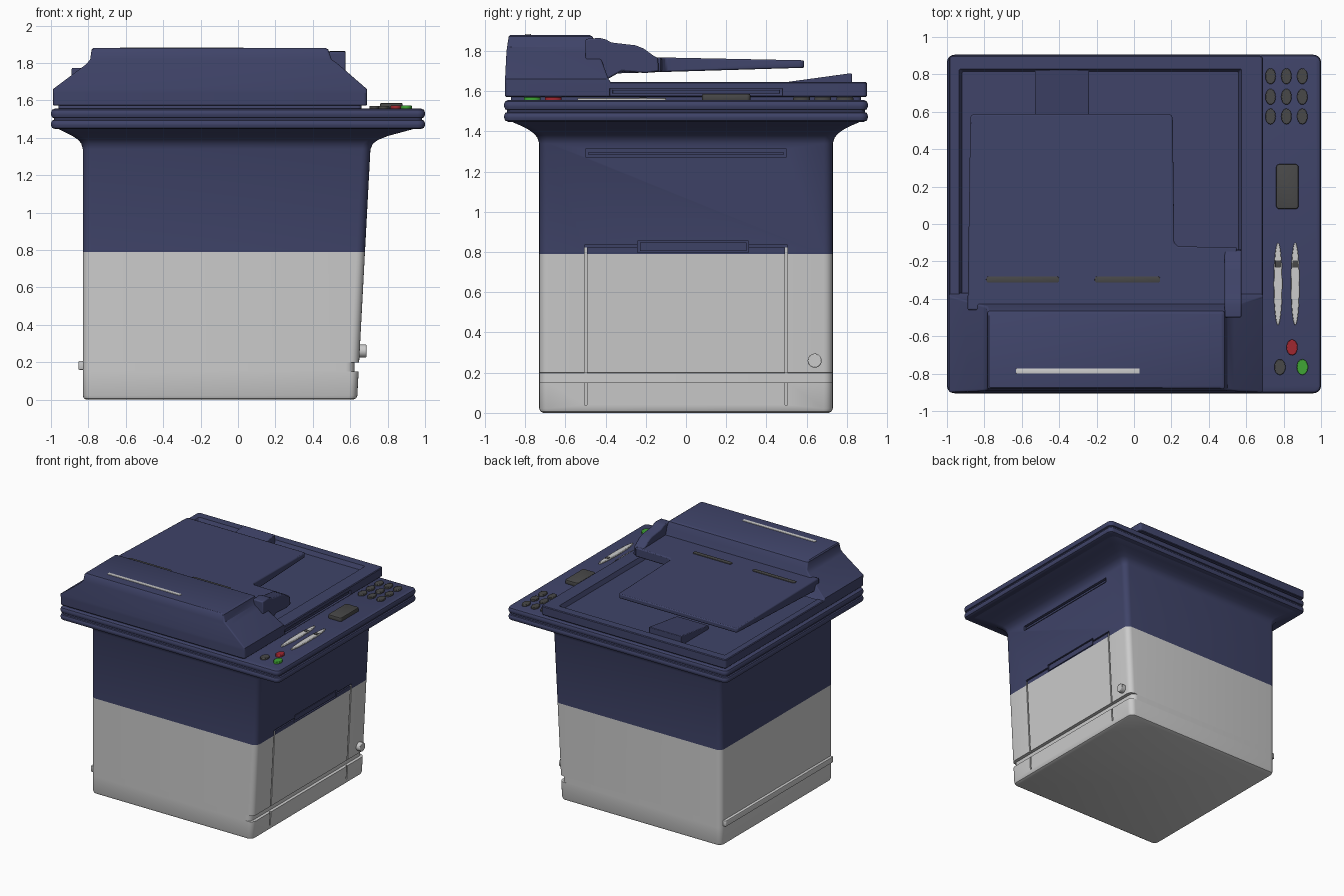
import bpy, bmesh, math

if "Cube" in bpy.data.objects:
    bpy.data.objects.remove(bpy.data.objects["Cube"])


def material(name, rgb):
    m = bpy.data.materials.new(name)
    m.diffuse_color = (*rgb, 1)
    m.use_nodes = True
    m.node_tree.nodes["Principled BSDF"].inputs["Base Color"].default_value = m.diffuse_color
    return m


NAVY = material("navy", (0.05, 0.057, 0.14))
DARK = material("charcoal", (0.065, 0.065, 0.065))
GREEN = material("green", (0.05, 0.38, 0.035))
RED = material("red", (0.35, 0.02, 0.03))


def finish(name, bm, mat=None, bevel=0.0):
    bmesh.ops.recalc_face_normals(bm, faces=bm.faces)
    me = bpy.data.meshes.new(name)
    bm.to_mesh(me)
    bm.free()
    ob = bpy.data.objects.new(name, me)
    bpy.context.collection.objects.link(ob)
    if mat:
        me.materials.append(mat)
    if bevel:
        b = ob.modifiers.new("bevel", 'BEVEL')
        b.width, b.segments, b.limit_method = bevel, 2, 'ANGLE'
    smooth(ob)
    return ob


def smooth(ob):
    bpy.ops.object.select_all(action='DESELECT')
    ob.select_set(True)
    bpy.context.view_layer.objects.active = ob
    bpy.ops.object.shade_smooth_by_angle(angle=math.radians(35))


def loft(name, rings, mat=None, seg=5):
    """Skin rounded rectangles given as (x0, x1, y0, y1, z, corner radius)."""
    bm = bmesh.new()
    loops = []
    for x0, x1, y0, y1, z, r in rings:
        loop = []
        corners = ((x1 - r, y1 - r), (x0 + r, y1 - r), (x0 + r, y0 + r), (x1 - r, y0 + r))
        for q, (cx, cy) in enumerate(corners):
            for i in range(seg + 1):
                a = math.pi / 2 * (q + i / seg)
                loop.append(bm.verts.new((cx + r * math.cos(a), cy + r * math.sin(a), z)))
        loops.append(loop)
    n = len(loops[0])
    for a, b in zip(loops, loops[1:]):
        for i in range(n):
            bm.faces.new((a[i], a[(i + 1) % n], b[(i + 1) % n], b[i]))
    bm.faces.new(loops[0][::-1])
    bm.faces.new(loops[-1])
    return finish(name, bm, mat)


def slab(name, x0, x1, y0, y1, z0, z1, r, b, mat=None):
    rings = []
    for d, z in ((b, z0), (b * .3, z0 + b * .3), (0, z0 + b), (0, z1 - b), (b * .3, z1 - b * .3), (b, z1)):
        rings.append((x0 + d, x1 - d, y0 + d, y1 - d, z, max(r - d, .002)))
    return loft(name, rings, mat)


def extrude(name, bottom, top, mat=None, bevel=0.0):
    """Solid between two matching point loops."""
    bm = bmesh.new()
    a = [bm.verts.new(p) for p in bottom]
    b = [bm.verts.new(p) for p in top]
    bm.faces.new(a[::-1])
    bm.faces.new(b)
    for i in range(len(a)):
        j = (i + 1) % len(a)
        bm.faces.new((a[i], a[j], b[j], b[i]))
    return finish(name, bm, mat, bevel)


def side_profile(name, pts, x0, x1, mat=None, bevel=0.0):
    return extrude(name, [(x0, y, z) for y, z in pts], [(x1, y, z) for y, z in pts], mat, bevel)


def side_x(z):
    return 0.637 + 0.053 * z


def side_box(name, y0, y1, z0, z1, d0, d1, mat=None):
    """Box following the sloping right side, d0..d1 measured outwards from it."""
    pts = ((y0, z0), (y1, z0), (y1, z1), (y0, z1))
    return extrude(name, [(side_x(z) + d0, y, z) for y, z in pts],
                   [(side_x(z) + d1, y, z) for y, z in pts], mat)


def cut(ob, cutter):
    m = ob.modifiers.new("cut", 'BOOLEAN')
    m.operation, m.solver, m.object = 'DIFFERENCE', 'EXACT', cutter
    bpy.context.view_layer.objects.active = ob
    bpy.ops.object.modifier_apply(modifier=m.name)
    bpy.data.objects.remove(cutter)


def button(name, x, y, z0, z1, rx, ry, mat):
    n = 24
    ring = [(math.cos(2 * math.pi * i / n), math.sin(2 * math.pi * i / n)) for i in range(n)]
    return extrude(name, [(x + rx * c, y + ry * s, z0) for c, s in ring],
                   [(x + rx * c, y + ry * s, z1) for c, s in ring], mat, 0.004)


# cabinet: slightly sloping right side, groove low on the right, flared neck
L, W = -0.83, 0.73
body = loft("cabinet", [
    (L + .02, .615, -W + .02, W - .02, 0, .03), (L + .006, .631, -W + .006, W - .006, .007, .04),
    (L, .638, -W, W, .022, .045), (L, side_x(.15), -W, W, .15, .045),
    (L, .622, -W, W, .152, .045), (L, .622, -W, W, .198, .045),
    (L, side_x(.2), -W, W, .2, .045), (L, side_x(.79), -W, W, .79, .045),
    (L, side_x(1.34), -W, W, 1.34, .045), (-.838, .722, -.74, .74, 1.37, .05),
    (-.855, .75, -.757, .757, 1.39, .05), (-.885, .80, -.785, .785, 1.41, .05),
    (-.925, .875, -.825, .825, 1.43, .05), (-.955, .93, -.86, .86, 1.445, .05),
    (-.98, .975, -.88, .88, 1.46, .05)])
for y0, y1, z0, z1, depth in (
        (-.504, -.492, .04, .825, .012), (.492, .504, .04, .825, .012),
        (-.504, -.24, .822, .834, .012), (.31, .504, .822, .834, .012),
        (-.24, .31, .798, .856, .035), (-.5, .5, 1.273, 1.312, .035)):
    cut(body, side_box("cutter", y0, y1, z0, z1, -depth, .05))
body.data.materials.clear()
body.data.materials.append(None)
body.data.materials.append(NAVY)
for f in body.data.polygons:
    f.material_index = int(f.center.z > .79)
smooth(body)

# fittings on the cabinet sides
side_box("door_handle", -.23, .30, .806, .848, -.04, -.004, NAVY)
side_box("paper_slot_bar", -.485, .485, 1.282, 1.298, -.04, -.006, NAVY)
slab("left_ledge", -.853, -.80, -.70, .70, .16, .208, .01, .006)
n = 24
circle = [(.64 + .035 * math.cos(2 * math.pi * i / n), .26 + .035 * math.sin(2 * math.pi * i / n)) for i in range(n)]
side_profile("side_knob", circle, .64, .686, None, .004)

# two-layer top rim
slab("rim_lower", -1, 1, -.905, .905, 1.448, 1.498, .04, .02, NAVY)
slab("rim_core", -.985, .985, -.89, .89, 1.48, 1.52, .03, .005, NAVY)
slab("rim_upper", -1, 1, -.905, .905, 1.504, 1.556, .04, .02, NAVY)

# scanner lid with sunken top and finger slot on the right
slab("lid_seal", -.96, .66, -.87, .87, 1.54, 1.58, .02, .004, NAVY)
lid = loft("scanner_lid", [
    (-.985, .685, -.895, .895, 1.572, .015), (-.99, .69, -.9, .9, 1.577, .02),
    (-.99, .69, -.9, .9, 1.64, .02), (-.985, .685, -.895, .895, 1.646, .015),
    (-.935, .575, -.83, .83, 1.646, .01), (-.92, .56, -.815, .815, 1.612, .01)], NAVY)
cut(lid, slab("cutter", .665, .75, -.38, .48, 1.579, 1.614, .003, .001))
smooth(lid)
slab("lid_grip", .65, .684, -.365, .465, 1.588, 1.606, .003, .002, NAVY)
side_profile("lid_rear_stop", [(.46, 1.60), (.46, 1.64), (.825, 1.69), (.825, 1.60)], -.53, -.24, NAVY, .005)

# document feeder with sloping flanks
loft("feeder_housing", [
    (-.99, .69, -.9, -.37, 1.64, .012), (-.99, .69, -.9, -.385, 1.66, .012),
    (-.81, .535, -.893, -.435, 1.795, .012), (-.79, .50, -.89, -.44, 1.82, .012),
    (-.783, .483, -.882, -.465, 1.872, .012), (-.775, .47, -.875, -.48, 1.88, .012)], NAVY)
slab("feeder_light_strip", -.63, .03, -.80, -.772, 1.87, 1.884, .003, .001)

# feeder paper tray, L-shaped in plan, and its raised guide
plan = [(-.89, -.46), (.53, -.46), (.55, -.125), (.235, -.12), (.215, -.10), (.207, .57),
        (.195, .588), (-.86, .588), (-.875, .575)]
tray_top = lambda y: 1.768 - .02 * (y + .13)
tray_low = lambda y: 1.695 + .03 * (y + .13)
extrude("paper_tray", [(x, y, tray_low(y)) for x, y in plan],
        [(x, y, tray_top(y)) for x, y in plan], NAVY, .008)
side_profile("tray_guide", [
    (-.5, 1.68), (-.5, 1.86), (-.43, 1.865), (-.40, 1.858), (-.37, 1.842), (-.25, 1.828),
    (-.21, 1.812), (-.16, 1.775), (-.14, 1.765), (-.135, 1.70), (-.2, 1.69), (-.32, 1.70),
    (-.39, 1.66)], .485, .575, NAVY, .008)
for i, (x0, x1) in enumerate(((-.79, -.40), (-.21, .14))):
    slab(f"tray_slider_{i + 1}", x0, x1, -.314, -.28, 1.76, 1.777, .014, .002, DARK)

# control panel: keypad, display, light bars and main buttons
for i, x in enumerate((.73, .815, .90)):
    for j, y in enumerate((.575, .68, .79)):
        button(f"key_{i}_{j}", x, y, 1.55, 1.57, .028, .042, DARK)
slab("display", .76, .88, .08, .32, 1.55, 1.587, .018, .007, DARK)
for i, x in enumerate((.77, .862)):
    button(f"panel_light_bar_{i + 1}", x, -.32, 1.55, 1.567, .023, .222, None)
    slab(f"panel_light_mark_{i + 1}", x - .015, x + .015, -.232, -.195, 1.56, 1.569, .002, .001, DARK)
button("stop_button", .845, -.66, 1.55, 1.572, .03, .042, RED)
button("start_button", .90, -.765, 1.55, 1.572, .03, .042, GREEN)
button("reset_button", .78, -.765, 1.55, 1.57, .03, .042, DARK)
